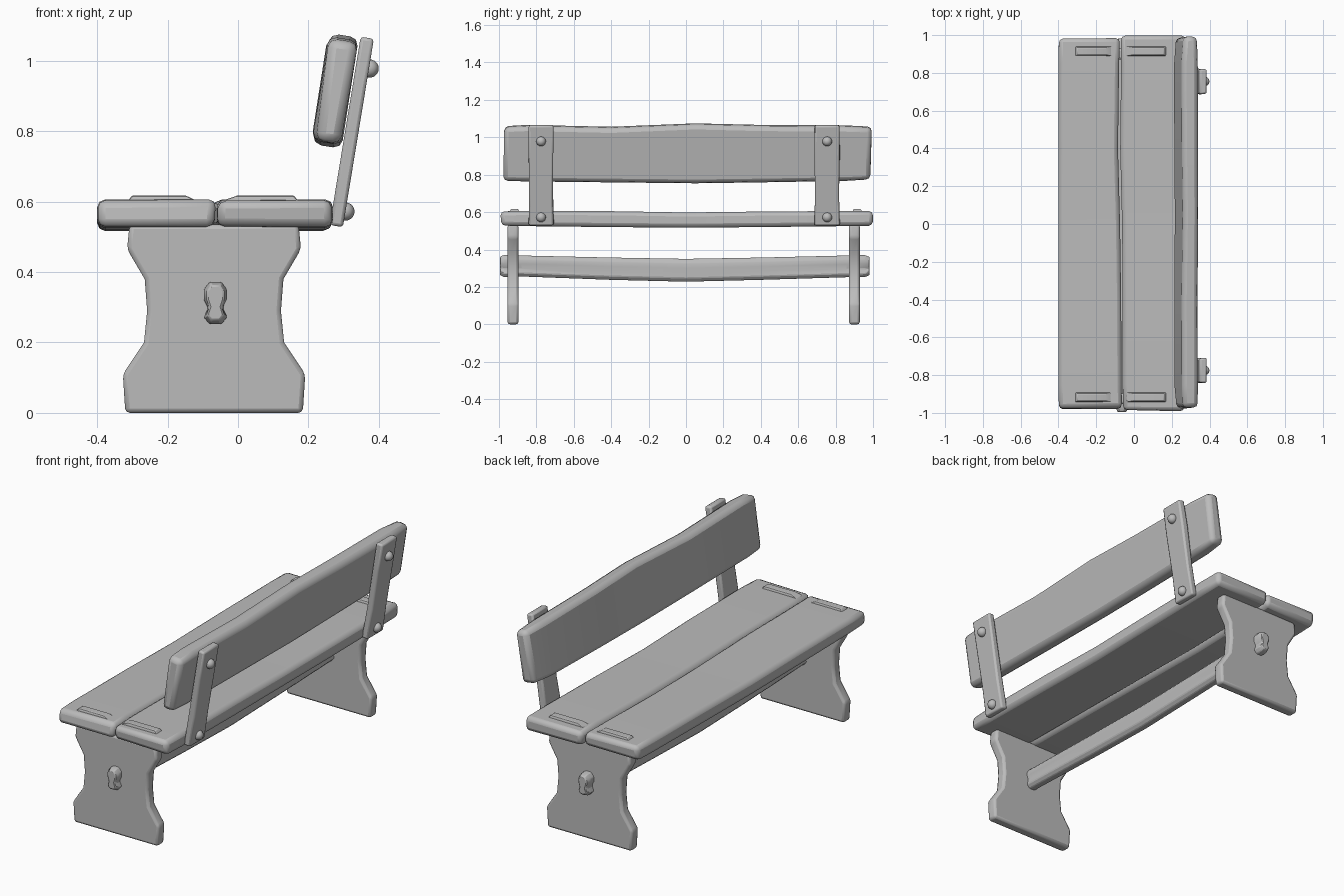
import bpy, bmesh, math, random
from mathutils import Vector

random.seed(4)
cube = bpy.data.objects.get("Cube")
if cube:
    bpy.data.objects.remove(cube)

stone = bpy.data.materials.new("weathered grey")
stone.use_nodes = True
GREY = (0.5, 0.5, 0.5, 1)
stone.diffuse_color = GREY
stone.node_tree.nodes["Principled BSDF"].inputs["Base Color"].default_value = GREY


def finish(name, bm, bevel=0.0, segments=2, loc=(0, 0, 0), tilt=0.0):
    """Turn a bmesh into a softly bevelled, shaded object."""
    bmesh.ops.recalc_face_normals(bm, faces=bm.faces)
    mesh = bpy.data.meshes.new(name)
    bm.to_mesh(mesh)
    bm.free()
    mesh.materials.append(stone)
    ob = bpy.data.objects.new(name, mesh)
    bpy.context.collection.objects.link(ob)
    ob.location = loc
    ob.rotation_euler.y = tilt
    if bevel:
        mod = ob.modifiers.new("worn edges", "BEVEL")
        mod.width = bevel
        mod.segments = segments
        mod.limit_method = "ANGLE"
        mod.angle_limit = math.radians(35)
    bpy.ops.object.select_all(action="DESELECT")
    bpy.context.view_layer.objects.active = ob
    ob.select_set(True)
    bpy.ops.object.shade_smooth_by_angle(angle=math.radians(40))
    return ob


def loft(rings):
    """Skin a list of closed rings of points and cap both ends."""
    bm = bmesh.new()
    loops = [[bm.verts.new(p) for p in ring] for ring in rings]
    n = len(loops[0])
    for a, b in zip(loops, loops[1:]):
        for i in range(n):
            j = (i + 1) % n
            bm.faces.new((a[i], a[j], b[j], b[i]))
    bm.faces.new(loops[0])
    bm.faces.new(loops[-1])
    return bm


def rect(x0, x1, z0, z1):
    return [(x0, z0), (x1, z0), (x1, z1), (x0, z1)]


def rough(amount):
    return random.uniform(-amount, amount)


def plank(name, stations, bevel, wear=0.005, **place):
    """Hewn board along y; each station is (y, x0, x1, z0, z1)."""
    rings = []
    for k, (y, *box) in enumerate(stations):
        end = wear * 2 if k in (0, len(stations) - 1) else 0
        rings.append([(x + rough(end / 2), y + rough(end), z + rough(end / 3))
                      for x, z in rect(*box)])
    return finish(name, loft(rings), bevel, **place)


# Seat: two worn boards with a narrow wavy gap
plank("seat_board_front", [
    (-0.975, -0.395, -0.065, 0.53, 0.605), (-0.85, -0.40, -0.066, 0.525, 0.606),
    (-0.4, -0.40, -0.068, 0.52, 0.604), (0, -0.40, -0.074, 0.517, 0.598),
    (0.4, -0.40, -0.085, 0.52, 0.603), (0.85, -0.40, -0.079, 0.525, 0.606),
    (0.975, -0.395, -0.077, 0.53, 0.605)], 0.022)
plank("seat_board_back", [
    (-0.985, -0.06, 0.265, 0.53, 0.605), (-0.85, -0.06, 0.27, 0.525, 0.606),
    (-0.4, -0.06, 0.268, 0.52, 0.605), (0, -0.063, 0.264, 0.517, 0.598),
    (0.4, -0.073, 0.268, 0.52, 0.603), (0.85, -0.068, 0.27, 0.525, 0.606),
    (0.99, -0.066, 0.265, 0.53, 0.605)], 0.022)

# Backrest board, leaning back
plank("backrest", [
    (-0.98, -0.036, 0.040, -0.146, 0.146), (-0.85, -0.044, 0.042, -0.15, 0.15),
    (-0.4, -0.044, 0.042, -0.155, 0.140), (0.05, -0.040, 0.042, -0.160, 0.159),
    (0.4, -0.044, 0.042, -0.155, 0.150), (0.85, -0.046, 0.042, -0.147, 0.147),
    (0.985, -0.036, 0.040, -0.137, 0.142)], 0.024, loc=(0.277, 0, 0.915), tilt=0.155)

# Leaning back supports with round-headed bolts
LEAN = 0.163
for side, y in (("right", -0.775), ("left", 0.755)):
    rings = []
    for z, lo, hi in ((-0.27, -0.067, 0.067), (-0.1, -0.065, 0.063),
                      (0.12, -0.067, 0.066), (0.272, -0.066, 0.066)):
        rings.append([(px, py + rough(0.003), z)
                      for px, py in rect(-0.019, 0.019, lo, hi)])
    finish("back_support_" + side, loft(rings), 0.009, loc=(0.323, y, 0.797), tilt=LEAN)
    for level, x, z in (("lower", 0.305, 0.572), ("upper", 0.374, 0.978)):
        bm = bmesh.new()
        bmesh.ops.create_uvsphere(bm, u_segments=12, v_segments=8, radius=0.026)
        finish("bolt_%s_%s" % (level, side), bm, loc=(x, y, z), tilt=LEAN)

# Slab legs with a waisted outline, mirrored about the leg centre
CENTRE = -0.068
HALF = [(0.252, 0), (0.259, 0.11), (0.199, 0.2), (0.190, 0.29),
        (0.197, 0.38), (0.247, 0.465), (0.240, 0.535)]
outline = HALF + [(-w, z) for w, z in reversed(HALF)]
for side, y in (("front", -0.925), ("rear", 0.9)):
    bm = loft([[(CENTRE + w, y + d, z) for w, z in outline] for d in (-0.029, 0.029)])
    finish("leg_" + side, bm, 0.013)

# Stretcher beam through both legs, with pinched ends
rings = []
for y, half, pinch, z0, z1 in (
        (-0.995, 0.024, 0.017, 0.264, 0.362), (-0.97, 0.033, 0.020, 0.252, 0.372),
        (-0.88, 0.033, 0.027, 0.256, 0.368), (-0.4, 0.033, 0.033, 0.238, 0.357),
        (0, 0.033, 0.033, 0.228, 0.350), (0.4, 0.033, 0.033, 0.238, 0.357),
        (0.86, 0.033, 0.027, 0.252, 0.368), (0.955, 0.033, 0.020, 0.252, 0.370),
        (0.982, 0.024, 0.017, 0.264, 0.360)):
    h = z1 - z0
    right = [(0.5 * half, z0), (half, z0 + 0.16 * h), (pinch, z0 + 0.38 * h),
             (half, z0 + 0.6 * h), (half, z0 + 0.82 * h), (0.5 * half, z1)]
    ring = right + [(-w, z) for w, z in reversed(right)]
    rings.append([(-0.064 + w, y, z) for w, z in ring])
finish("stretcher", loft(rings), 0.004, 1)

# Leg tenons standing slightly proud of the seat
for side, y in (("front", -0.917), ("rear", 0.915)):
    for board, base, top in (("front", (-0.312, -0.12), (-0.30, -0.15)),
                             ("back", (-0.04, 0.17), (0.0, 0.158))):
        rings = [[(px, y + py, z) for px, py in rect(*ends, -depth, depth)]
                 for ends, depth, z in ((base, 0.025, 0.58), (base, 0.025, 0.604),
                                        (top, 0.018, 0.618))]
        finish("tenon_%s_%s" % (board, side), loft(rings), 0.003, 1)
